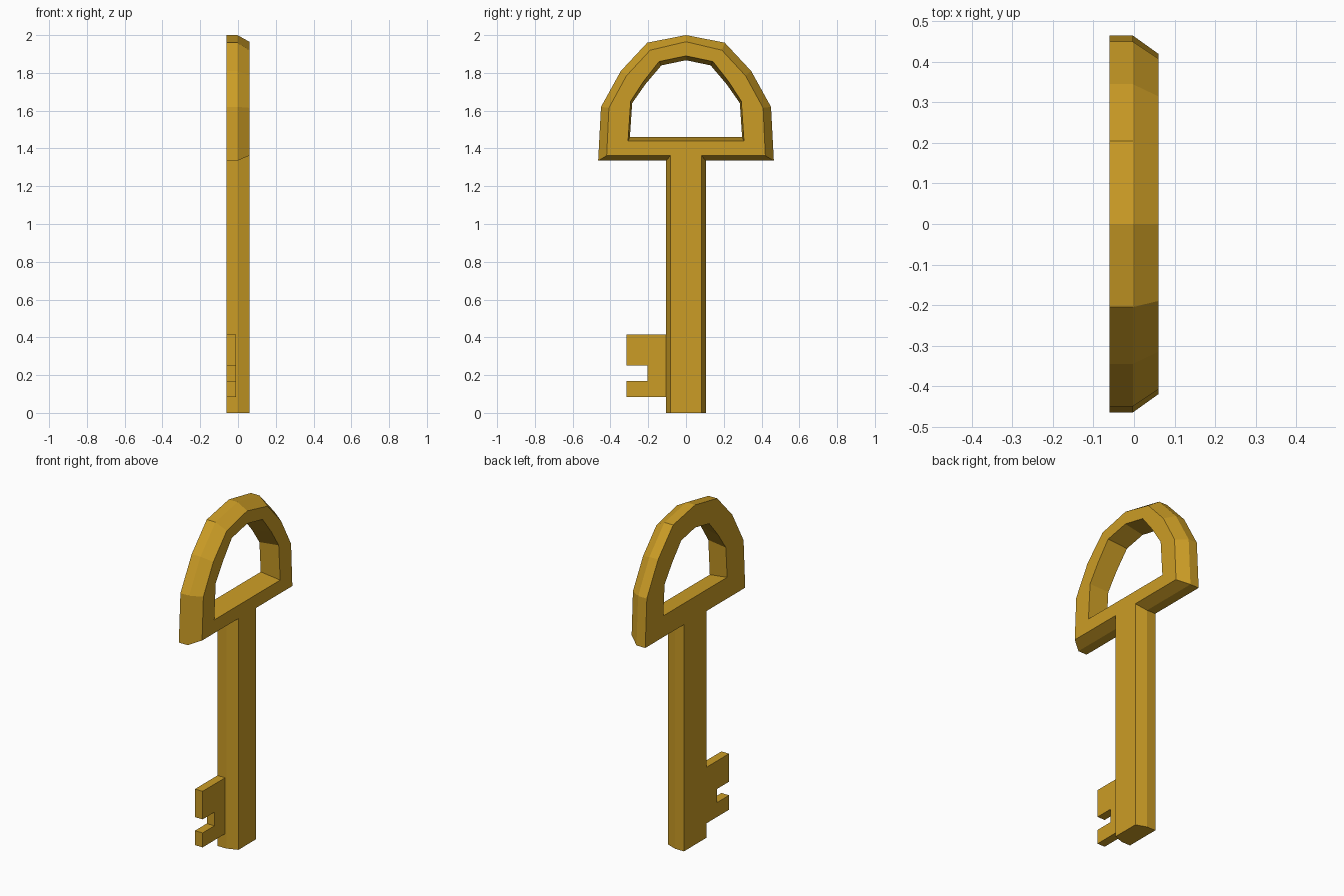
import bpy, bmesh

if "Cube" in bpy.data.objects:
    bpy.data.objects.remove(bpy.data.objects["Cube"])

gold = bpy.data.materials.new("gold")
gold.diffuse_color = (0.6, 0.335, 0.019, 1)
gold.use_nodes = True
gold.node_tree.nodes["Principled BSDF"].inputs["Base Color"].default_value = gold.diffuse_color


def mirrored(half):
    """Close a half outline, given from bottom to the top centre, over y = 0."""
    return half + [(-y, z) for y, z in reversed(half) if y > 0]


def build(name, outlines):
    """Each outline is a list of (x, loop) layers; side walls join layers, ends are filled."""
    bm = bmesh.new()
    ends = []
    for layers in outlines:
        rings = [[bm.verts.new((x, y, z)) for y, z in loop] for x, loop in layers]
        n = len(rings[0])
        for a, b in zip(rings, rings[1:]):
            for i in range(n):
                j = (i + 1) % n
                bm.faces.new((a[i], a[j], b[j], b[i]))
        ends.append((rings[0], rings[-1]))
    for side in (0, 1):
        edges = []
        for pair in ends:
            ring = pair[side]
            edges += [bm.edges.get((ring[i - 1], ring[i])) for i in range(len(ring))]
        bmesh.ops.triangle_fill(bm, edges=edges, use_beauty=True)
    bmesh.ops.recalc_face_normals(bm, faces=bm.faces)
    mesh = bpy.data.meshes.new(name)
    bm.to_mesh(mesh)
    bm.free()
    mesh.materials.append(gold)
    obj = bpy.data.objects.new(name, mesh)
    bpy.context.collection.objects.link(obj)
    return obj


# Shaft and bow: straight back half, bevelled front half, tapered hole
outer = mirrored([(0.105, 0), (0.105, 1.335), (0.465, 1.335), (0.45, 1.62),
                  (0.345, 1.81), (0.205, 1.96), (0, 2.0)])
front = mirrored([(0.082, 0), (0.082, 1.362), (0.42, 1.362), (0.408, 1.615),
                  (0.315, 1.785), (0.19, 1.92), (0, 1.965)])
hole_back = mirrored([(0.297, 1.46), (0.285, 1.64), (0.215, 1.74), (0.13, 1.84), (0, 1.867)])
hole_front = mirrored([(0.307, 1.44), (0.293, 1.65), (0.225, 1.755), (0.143, 1.86), (0, 1.89)])
build("shaft_and_bow", [
    [(-0.06, outer), (-0.003, outer), (0.06, front)],
    [(-0.06, hole_back), (0.06, hole_front)],
])

# Notched bit at the foot of the shaft
bit = [(-0.1, 0.085), (-0.315, 0.085), (-0.315, 0.17), (-0.205, 0.17),
       (-0.205, 0.25), (-0.315, 0.25), (-0.315, 0.415), (-0.1, 0.415)]
build("bit", [[(-0.06, bit), (-0.01, bit)]])
